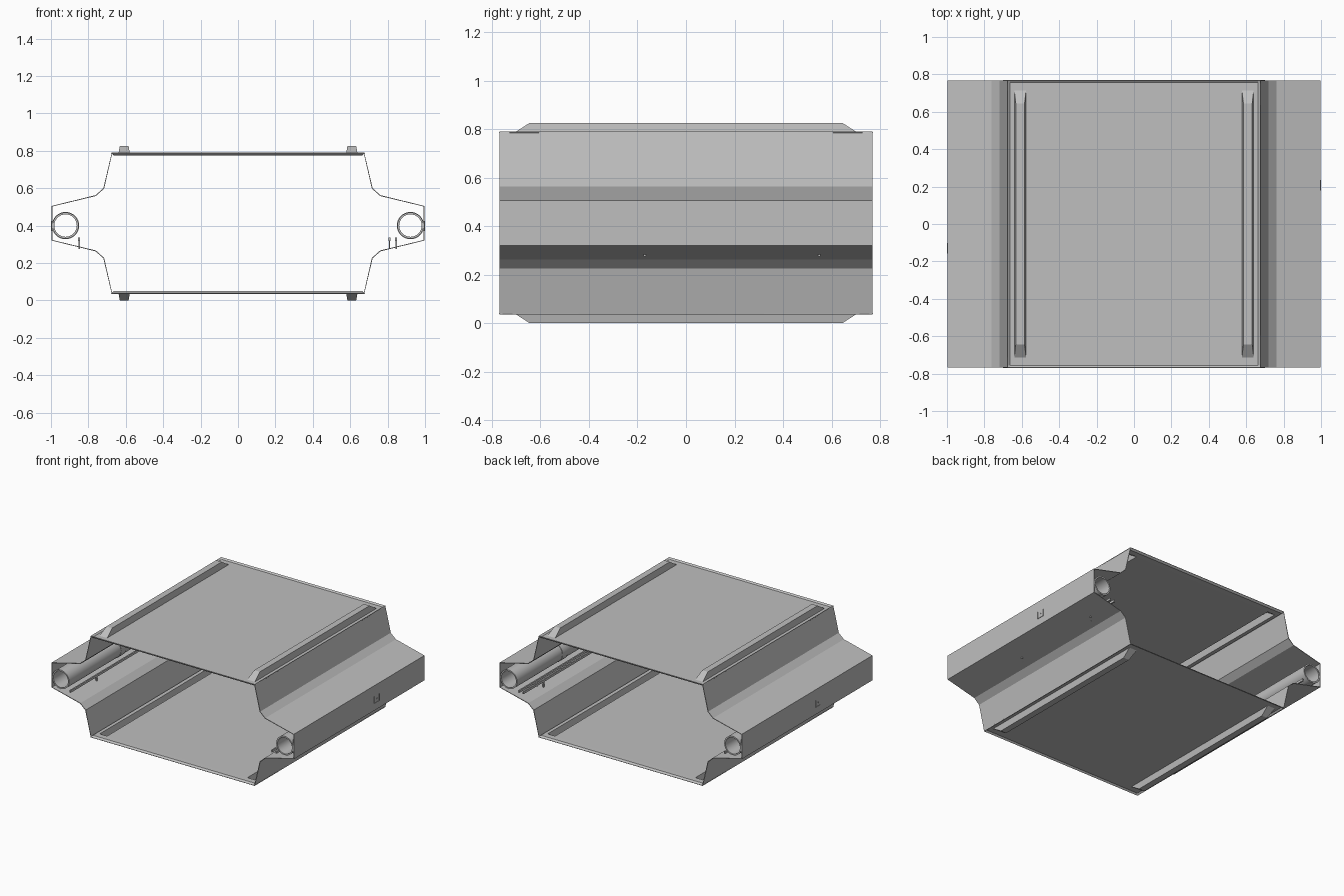
import bpy, bmesh, math
from mathutils import Vector

cube = bpy.data.objects.get("Cube")
if cube:
    bpy.data.objects.remove(cube, do_unlink=True)

MID, END = 0.4125, 0.768   # mid height and half length

metal = bpy.data.materials.new("light_grey_metal")
metal.use_nodes = True
colour = (0.52, 0.52, 0.52, 1)
metal.diffuse_color = colour
metal.node_tree.nodes["Principled BSDF"].inputs["Base Color"].default_value = colour


def finish(name, bm):
    mesh = bpy.data.meshes.new(name)
    bm.to_mesh(mesh)
    bm.free()
    mesh.materials.append(metal)
    ob = bpy.data.objects.new(name, mesh)
    bpy.context.collection.objects.link(ob)
    return ob


def box(name, low, high):
    bm = bmesh.new()
    bmesh.ops.create_cube(bm, size=1)
    low, high = Vector(low), Vector(high)
    for v in bm.verts:
        v.co = (low + high) / 2 + v.co * (high - low)
    return finish(name, bm)


def quad(bm, points):
    bm.faces.new([bm.verts.new(p) for p in points])


# Sheet shell: one eighth, mirrored on all axes, open at front and back
bm = bmesh.new()
rim, base = 0.3775, 0.3675
xs = [0, 0.577, 0.64, 0.663, 0.675]
ys = [0, 0.715, 0.756, END]


def level(i, j):
    return rim if i == len(xs) - 1 or j == len(ys) - 1 else base


for i in range(len(xs) - 1):
    for j in range(len(ys) - 1):
        if (i, j) == (1, 0):
            continue   # opening for the pressed rib
        quad(bm, [(xs[a], ys[b], level(a, b))
                  for a, b in ((i, j), (i + 1, j), (i + 1, j + 1), (i, j + 1))])

# Pressed rib with tapered sides and sloping end
lo_in, lo_out, hi_in, hi_out = 0.577, 0.64, 0.585, 0.632
top, foot, tip = 0.4125, 0.715, 0.645
quad(bm, [(hi_in, 0, top), (hi_out, 0, top), (hi_out, tip, top), (hi_in, tip, top)])
quad(bm, [(lo_in, 0, base), (hi_in, 0, top), (hi_in, tip, top), (lo_in, foot, base)])
quad(bm, [(hi_out, 0, top), (lo_out, 0, base), (lo_out, foot, base), (hi_out, tip, top)])
quad(bm, [(hi_in, tip, top), (hi_out, tip, top), (lo_out, foot, base), (lo_in, foot, base)])

# Stepped side wall
profile = [(0.675, rim), (0.72, 0.1875), (0.762, 0.15), (0.997, 0.0925), (0.997, 0)]
for (xa, za), (xb, zb) in zip(profile, profile[1:]):
    quad(bm, [(xa, 0, za), (xb, 0, zb), (xb, END, zb), (xa, END, za)])
bmesh.ops.remove_doubles(bm, verts=bm.verts, dist=0.0001)
bmesh.ops.recalc_face_normals(bm, faces=bm.faces)
if sum(f.normal.z * f.calc_area() for f in bm.faces) < 0:
    bmesh.ops.reverse_faces(bm, faces=bm.faces)
shell = finish("outer_shell", bm)
shell.location.z = MID
mirror = shell.modifiers.new("Mirror", "MIRROR")
mirror.use_axis = (True, True, True)
thick = shell.modifiers.new("Thickness", "SOLIDIFY")
thick.thickness = 0.005
thick.offset = -1


def tube(name, x, z, start, end, outer, inner):
    """Hollow round tube along y."""
    bm = bmesh.new()
    rings, n = [], 32
    for r, y in ((outer, start), (outer, end), (inner, end), (inner, start)):
        rings.append([bm.verts.new((x + r * math.cos(math.tau * k / n), y,
                                    z + r * math.sin(math.tau * k / n))) for k in range(n)])
    for a in range(4):
        p, q = rings[a], rings[(a + 1) % 4]
        for k in range(n):
            m = (k + 1) % n
            bm.faces.new((p[k], p[m], q[m], q[k]))
    bmesh.ops.recalc_face_normals(bm, faces=bm.faces)
    ob = finish(name, bm)
    bpy.ops.object.select_all(action="DESELECT")
    bpy.context.view_layer.objects.active = ob
    ob.select_set(True)
    bpy.ops.object.shade_smooth_by_angle()


for side, s, clip_y in (("left", 1, 0.207), ("right", -1, -0.13)):
    # Side tube and its collar
    tube(side + "_tube", s * 0.922, 0.4, -END, END, 0.07, 0.06)
    tube(side + "_collar", s * 0.922, 0.4, clip_y - 0.03, clip_y + 0.03, 0.073, 0.061)

    # U-shaped clip on the outer wall
    for part, y0, y1, z0, z1 in (("front", -0.029, -0.026, 0.375, 0.425),
                                 ("back", 0.026, 0.029, 0.375, 0.425),
                                 ("base", -0.029, 0.029, 0.372, 0.375),
                                 ("stud", -0.003, 0.003, 0.398, 0.404)):
        edges = sorted((s * 0.99, s * 1.0))
        box(f"{side}_clip_{part}", (edges[0], clip_y + y0, z0), (edges[1], clip_y + y1, z1))

    # Inner rails standing on pins that pass through the lower slope
    for n, x in enumerate((0.81, 0.845) if s > 0 else (-0.85,)):
        box(f"{side}_rail_{n}", (x - 0.005, -0.76, 0.318), (x + 0.005, 0.76, 0.335))
        for m, y in enumerate((-0.2, 0.52) if s > 0 else (-0.45, 0.27)):
            y += 0.03 * n
            box(f"{side}_pin_{n}_{m}", (x - 0.004, y - 0.005, 0.274), (x + 0.004, y + 0.005, 0.32))
